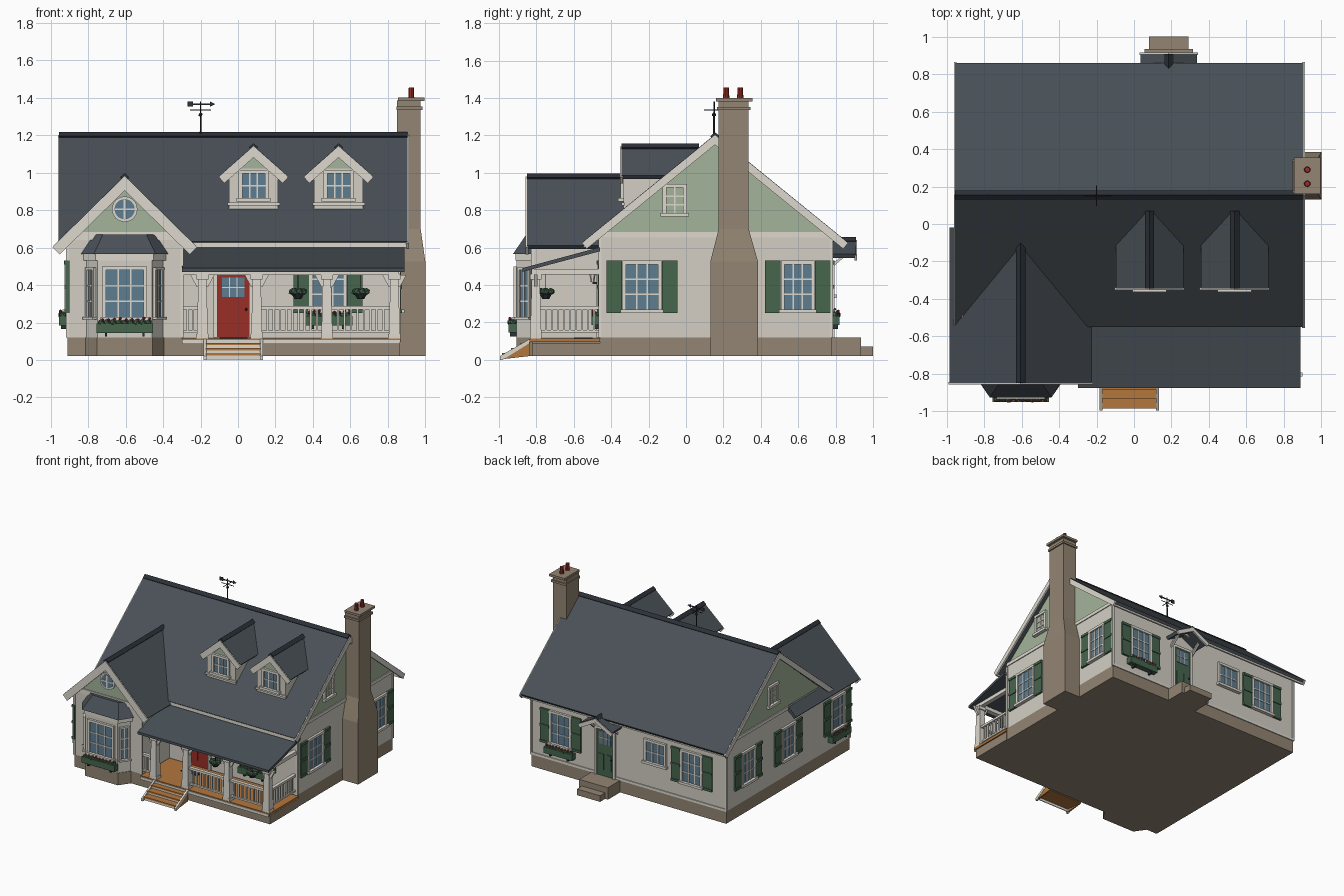
import bpy, bmesh, math, random
from mathutils import Matrix, Vector

random.seed(4)
cube = bpy.data.objects.get("Cube")
if cube:
    bpy.data.objects.remove(cube)

PALETTE = {"wall": "d2cec4", "trim": "dcd8ce", "stone": "918472", "roof": "4a5157", "iron": "2f343a",
           "sage": "a2b299", "green": "48664f", "red": "98322c", "wood": "b2763f", "glass": "5f7c8f"}
MATS = {}
for key, code in PALETTE.items():
    rgb = [(int(code[i:i + 2], 16) / 255) ** 2.2 for i in (0, 2, 4)]
    mat = MATS[key] = bpy.data.materials.new(key + " paint")
    mat.use_nodes = True
    mat.diffuse_color = (*rgb, 1)
    mat.node_tree.nodes["Principled BSDF"].inputs["Base Color"].default_value = (*rgb, 1)


class Part:
    """One named object gathered from simple solids, placed by a matrix."""
    def __init__(self, name, place=Matrix()):
        self.name, self.place, self.bm, self.used = name, place, bmesh.new(), []

    def slot(self, mat):
        if mat not in self.used:
            self.used.append(mat)
        return self.used.index(mat)

    def loft(self, mat, ring_a, ring_b):
        a, b = [[self.bm.verts.new(self.place @ Vector(p)) for p in r] for r in (ring_a, ring_b)]
        n = len(a)
        faces = [a[::-1], b] + [(a[i], a[(i + 1) % n], b[(i + 1) % n], b[i]) for i in range(n)]
        for f in faces:
            self.bm.faces.new(f).material_index = self.slot(mat)

    def prism(self, mat, axis, pts, lo, hi):
        put = {"x": lambda p, q, t: (t, p, q), "y": lambda p, q, t: (p, t, q), "z": lambda p, q, t: (p, q, t)}[axis]
        self.loft(mat, [put(*p, lo) for p in pts], [put(*p, hi) for p in pts])

    def box(self, mat, x0, x1, y0, y1, z0, z1):
        self.prism(mat, "z", rect(x0, x1, y0, y1), z0, z1)

    def taper(self, mat, x, y, z0, z1, r0, r1, sides=8):
        turn = [math.tau * (i + .5) / sides for i in range(sides)]
        self.loft(mat, *[[(x + r * math.cos(t), y + r * math.sin(t), z) for t in turn] for r, z in ((r0, z0), (r1, z1))])

    def ball(self, mat, x, y, z, r, squash=1):
        m = self.place @ Matrix.Translation((x, y, z)) @ Matrix.Diagonal((1, 1, squash, 1))
        made = bmesh.ops.create_icosphere(self.bm, subdivisions=1, radius=r, matrix=m)
        for f in {f for v in made["verts"] for f in v.link_faces}:
            f.material_index = self.slot(mat)

    def done(self):
        bmesh.ops.recalc_face_normals(self.bm, faces=self.bm.faces)
        mesh = bpy.data.meshes.new(self.name)
        self.bm.to_mesh(mesh)
        self.bm.free()
        for m in self.used:
            mesh.materials.append(MATS[m])
        bpy.context.collection.objects.link(bpy.data.objects.new(self.name, mesh))


def rect(x0, x1, y0, y1):
    return [(x0, y0), (x1, y0), (x1, y1), (x0, y1)]


def at(x, y, degrees=0):
    return Matrix.Translation((x, y, 0)) @ Matrix.Rotation(math.radians(degrees), 4, "Z")


def solid(name, mat, *size):
    p = Part(name)
    p.box(mat, *size)
    p.done()


def chevron(c, half, ridge, eave, t):
    a = math.atan2(ridge - eave, half)
    dx, dz = t * math.sin(a), t * math.cos(a)
    return [(c - half, eave), (c, ridge), (c + half, eave), (c + half - dx, eave - dz),
            (c, ridge - t / math.cos(a)), (c - half + dx, eave - dz)]


def gable_roof(name, axis, c, half, ridge, eave, lo, hi, board, ends):
    """Roof slab with bargeboards at the listed ends and a ridge cap."""
    p = Part(name)
    p.prism("roof", axis, chevron(c, half, ridge, eave, .025), lo, hi)
    for e in ends:
        p.prism("trim", axis, chevron(c, half + .006, ridge - .004, eave - .008, board), e - .007, e + .007)
    p.prism("iron", axis, chevron(c, .025, ridge + .012, ridge - .01, .014), lo, hi)
    p.done()


def plants(p, half, y, z):
    for i in range(9):
        x = half * (i / 4 - 1) * .9
        p.ball("green", x, y + random.uniform(-.008, .008), z, .02)
        p.ball("red", x + .008, y - .012, z + random.uniform(.012, .022), .009)


def window(name, place, w=.16, z0=.27, z1=.51, cols=3, rows=3, shutters=False, planter=False, pane="glass", t=.02):
    p, h = Part(name, place), w / 2
    p.box(pane, -h, h, -.005, .01, z0, z1)
    for s in (-1, 1):
        p.box("trim", s * h, s * (h + t), -.016, .01, z0 - t, z1 + t)
        if shutters:
            a, b = s * (h + t + .002), s * (h + t + .085)
            p.box("green", a, b, -.01, .01, z0 - t, z1 + t)
            for z in (z0 - t, (z0 + z1) / 2 - .01, z1):
                p.box("green", a, b, -.016, 0, z, z + t)
    p.box("trim", -h - t, h + t, -.018, .01, z1, z1 + t)
    p.box("trim", -h - t * 1.5, h + t * 1.5, -.028, .01, z0 - t, z0)
    for i in range(1, cols):
        x = -h + w * i / cols
        p.box("trim", x - .004, x + .004, -.01, 0, z0, z1)
    for i in range(1, rows):
        z = z0 + (z1 - z0) * i / rows
        p.box("trim", -h, h, -.01, 0, z - .004, z + .004)
    if planter:
        p.box("green", -h - .05, h + .05, -.045, 0, z0 - .085, z0 - .035)
        for s in (-1, 1):
            p.box("iron", s * h - .006, s * h + .006, -.035, 0, z0 - .105, z0 - .085)
        plants(p, h + .04, -.025, z0 - .03)
    p.done()


def door(name, place, mat, h, z1):
    p = Part(name, place)
    p.box(mat, -h, h, -.008, .01, .12, z1)
    for s in (-1, 1):
        p.box("trim", s * h, s * (h + .02), -.018, .01, .12, z1 + .02)
        p.box(mat, s * h * .15, s * h * .75, -.013, 0, .17, .3)
    p.box("trim", -h, h, -.018, .01, z1, z1 + .02)
    p.box("glass", -h * .7, h * .7, -.012, 0, z1 - .12, z1 - .015)
    for x in (-.02, .02):
        p.box("trim", x - .003, x + .003, -.016, 0, z1 - .12, z1 - .015)
    p.box("trim", -h * .7, h * .7, -.016, 0, z1 - .07, z1 - .064)
    p.ball("iron", h * .8, -.018, .27, .008)
    p.done()


def railing(name, x, y, length, degrees):
    p = Part(name, at(x, y, degrees))
    p.box("trim", 0, length, -.014, .014, .27, .288)
    p.box("trim", 0, length, -.01, .01, .145, .158)
    n = max(2, round(length / .033))
    for i in range(1, n):
        p.box("trim", length * i / n - .006, length * i / n + .006, -.006, .006, .15, .275)
    p.done()


# Main house and front wing
L, R, F, B, WF, WR, WC = -.91, .86, -.46, .777, -.82, -.30, -.605
p = Part("foundation")
p.box("stone", L, R, F, B, .02, .12)
p.box("stone", L, WR, WF, F, .02, .12)
p.box("stone", WR, R + .005, WF, F, .02, .09)
p.done()
p = Part("house_walls")
p.box("wall", L, R, F, B, .12, .66)
p.box("wall", L, WR, WF, F, .12, .645)
p.done()
p = Part("gables")
p.prism("sage", "x", [(F, .66), (B, .66), (.155, 1.165)], L, R)
p.prism("sage", "y", [(L, .64), (WR, .64), (WC, .945)], WF, F)
p.done()
p = Part("wall_trim")
for x, y in ((L, B), (R, B), (R, F), (L, WF), (WR, WF)):
    p.box("trim", x - .008, x + .008, y - .008, y + .008, .12, .65)
for x in (L, R):
    p.box("trim", x - .007, x + .007, F if x == R else -.5, B, .655, .682)
p.box("trim", L, WR, WF - .008, WF, .64, .682)
p.box("trim", L, R, B, B + .007, .12, .14)
for y in (-.54, .835):
    p.box("trim", L - .04, R + .04, y - .007, y + .007, .6, .628)
p.done()
gable_roof("main_roof", "x", .155, .705, 1.205, .632, -.955, .905, .04, (-.955, .905))
gable_roof("wing_roof", "y", WC, .38, .985, .61, -.85, -.02, .055, (-.85,))

# Chimney with shoulders, bands and pots
p = Part("chimney")
base, shaft = rect(R - .01, 1, .13, .385), rect(R - .01, .975, .175, .335)
p.prism("stone", "z", base, .02, .525)
p.loft("stone", [(*q, .525) for q in base], [(*q, .7) for q in shaft])
p.prism("stone", "z", shaft, .7, 1.385)
p.box("stone", .845, .985, .165, .345, 1.335, 1.352)
p.box("stone", .855, .995, .16, .355, 1.382, 1.4)
for y in (.215, .29):
    p.taper("red", .925, y, 1.4, 1.455, .017, .014, 10)
p.done()

# Dormers
for n, x in (("left", .537), ("right", .083)):
    p = Part(n + "_dormer_walls")
    p.prism("wall", "y", [(x - .13, .8), (x + .13, .8), (x + .13, 1), (x, 1.11), (x - .13, 1)], -.335, 0)
    p.prism("sage", "y", [(x - .095, 1.022), (x + .095, 1.022), (x, 1.1)], -.34, -.33)
    p.box("trim", x - .14, x + .14, -.345, -.33, .825, .84)
    p.done()
    gable_roof(n + "_dormer_roof", "y", x, .18, 1.145, .985, -.345, .07, .045, (-.345,))
    window(n + "_dormer_window", at(x, -.335), .12, .865, .995, 3, 2)

# Bay window
p = Part("bay_window_body")
outline = [(-.81, WF), (-.75, -.905), (-.46, -.905), (-.40, WF)]
def grow(k, d=0):
    return [(WC + (x - WC) * k, WF + (y - WF) * (k + d)) for x, y in outline]
p.prism("stone", "z", grow(1.02), .02, .12)
p.prism("wall", "z", outline, .12, .53)
p.prism("trim", "z", grow(1.07), .53, .565)
p.loft("roof", [(*q, .565) for q in grow(1.14, .1)], [(*q, .67) for q in grow(.8, -.4)])
p.done()
window("bay_front_window", at(WC, -.905), .2, .23, .48, planter=True)
for n, s in (("left", 1), ("right", -1)):
    window("bay_" + n + "_window", at(WC + s * .175, -.8625, s * 54.8), .05, .23, .48, 2, 3, t=.014)

# Round gable window
p = Part("round_window", at(WC, WF))
for mat, r, d in (("trim", .068, .012), ("glass", .054, .015)):
    p.prism(mat, "y", [(r * math.cos(i * math.tau / 24), .805 + r * math.sin(i * math.tau / 24)) for i in range(24)], -d, 0)
p.box("trim", -.005, .005, -.018, 0, .753, .857)
p.box("trim", -.052, .052, -.018, 0, .8, .81)
p.done()

# Wall windows
window("porch_window", at(.48, F), shutters=True, planter=True)
for n, y, w in (("front", -.235, .17), ("back", .597, .14)):
    window("right_wall_window_" + n, at(R, y, 90), w, shutters=True)
for n, y in (("front", -.66), ("middle", -.02), ("back", .5)):
    window("left_wall_window_" + n, at(L, y, -90), .14, shutters=True, planter=(n == "front"))
window("back_window_planter", at(.59, B, 180), shutters=True, planter=True)
window("back_window_small", at(-.27, B, 180), .16, .35, .51, 3, 2)
window("back_window_far", at(-.6, B, 180), shutters=True)
window("right_gable_window", at(R, -.06, 90), .09, .785, .92, 2, 3, pane="sage")
window("left_gable_window", at(L, .18, -90), .09, .785, .92, 2, 3, pane="sage")

# Doors, back steps and canopy
door("front_door", at(-.025, F), "red", .085, .455)
door("back_door", at(.185, B, 180), "green", .075, .5)
solid("back_landing", "stone", .055, .315, B, .935, .02, .118)
solid("back_step", "stone", .08, .29, .935, 1, .02, .07)
gable_roof("back_canopy", "y", .185, .15, .645, .565, B, .908, .03, (.908,))
p = Part("canopy_brackets")
for x in (.085, .285):
    p.prism("trim", "x", [(B, .49), (.86, .56), (.86, .575), (B, .51)], x - .01, x + .01)
p.done()

# Porch
p = Part("porch_roof")
p.prism("roof", "x", [(-.875, .49), (F, .602), (F, .58), (-.875, .47)], WR, .89)
p.done()
p = Part("porch_beams")
p.box("trim", WR, R, -.825, -.785, .455, .485)
p.box("trim", R - .035, R, -.8, F, .455, .485)
p.done()
solid("porch_deck", "wood", WR, R + .01, -.835, F, .095, .115)
solid("deck_edge", "trim", WR, R + .005, -.84, -.833, .085, .108)
solid("doormat", "iron", -.1, .05, -.6, -.5, .115, .12)
for i, x in enumerate((-.19, .10, .475, .835)):
    p = Part("porch_post_" + str(i + 1), at(x, -.803))
    p.box("trim", -.033, .033, -.03, .03, .115, .14)
    p.taper("trim", 0, 0, .14, .44, .042, .03, 4)
    p.box("trim", -.032, .032, -.03, .03, .43, .458)
    for s in (-1, 1):
        p.prism("trim", "y", [(s * .02, .39), (s * .03, .39), (s * .065, .455), (s * .02, .455)], -.01, .01)
    p.done()
for n, x, w in (("left", .125, .33), ("end", .5, .31), ("short", WR, .09)):
    railing("front_railing_" + n, x, -.803, w, 0)
railing("side_railing", .835, -.78, .32, 90)

# Front steps
p = Part("front_steps")
for i in range(3):
    y, z = -.985 + i * .05, .035 + i * .028
    p.box("wood", -.17, .12, y, -.835, z - .012, z)
    p.box("trim", -.17, .12, y + .008, y + .014, z - .032, z - .012)
for x in (-.175, .125):
    p.prism("wood", "x", [(-.985, .003), (-.835, .02), (-.835, .09), (-.985, .02)], x - .006, x + .006)
    p.prism("trim", "x", [(-.995, 0), (-.98, 0), (-.835, .09), (-.835, .112), (-.995, .02)], x - .008, x + .008)
p.done()

# Hanging baskets and wall lantern
for n, x in (("left", .655), ("right", .32)):
    p = Part(n + "_hanging_basket", at(x, -.75))
    p.taper("iron", 0, 0, .325, .36, .02, .04)
    p.taper("iron", 0, 0, .36, .47, .003, .003, 4)
    for i in range(7):
        p.ball("green", .03 * math.cos(i), .03 * math.sin(i), .365, .022, .9)
    p.done()
p = Part("wall_lantern", at(.115, -.5))
p.taper("iron", 0, 0, .455, .475, .022, .004, 6)
p.taper("trim", 0, 0, .415, .455, .01, .016, 6)
p.box("iron", -.005, .005, 0, .04, .405, .415)
p.done()

# Weathervane
p = Part("weathervane", at(-.2, .15))
p.taper("iron", 0, 0, 1.19, 1.38, .005, .004, 6)
p.ball("iron", 0, 0, 1.31, .012)
p.box("iron", -.055, .055, -.002, .002, 1.333, 1.337)
p.box("iron", -.002, .002, -.055, .055, 1.333, 1.337)
p.box("iron", -.07, .06, -.003, .003, 1.362, 1.369)
p.box("iron", -.07, -.04, -.003, .003, 1.352, 1.38)
p.prism("iron", "y", [(.05, 1.352), (.08, 1.366), (.05, 1.38)], -.003, .003)
p.done()
